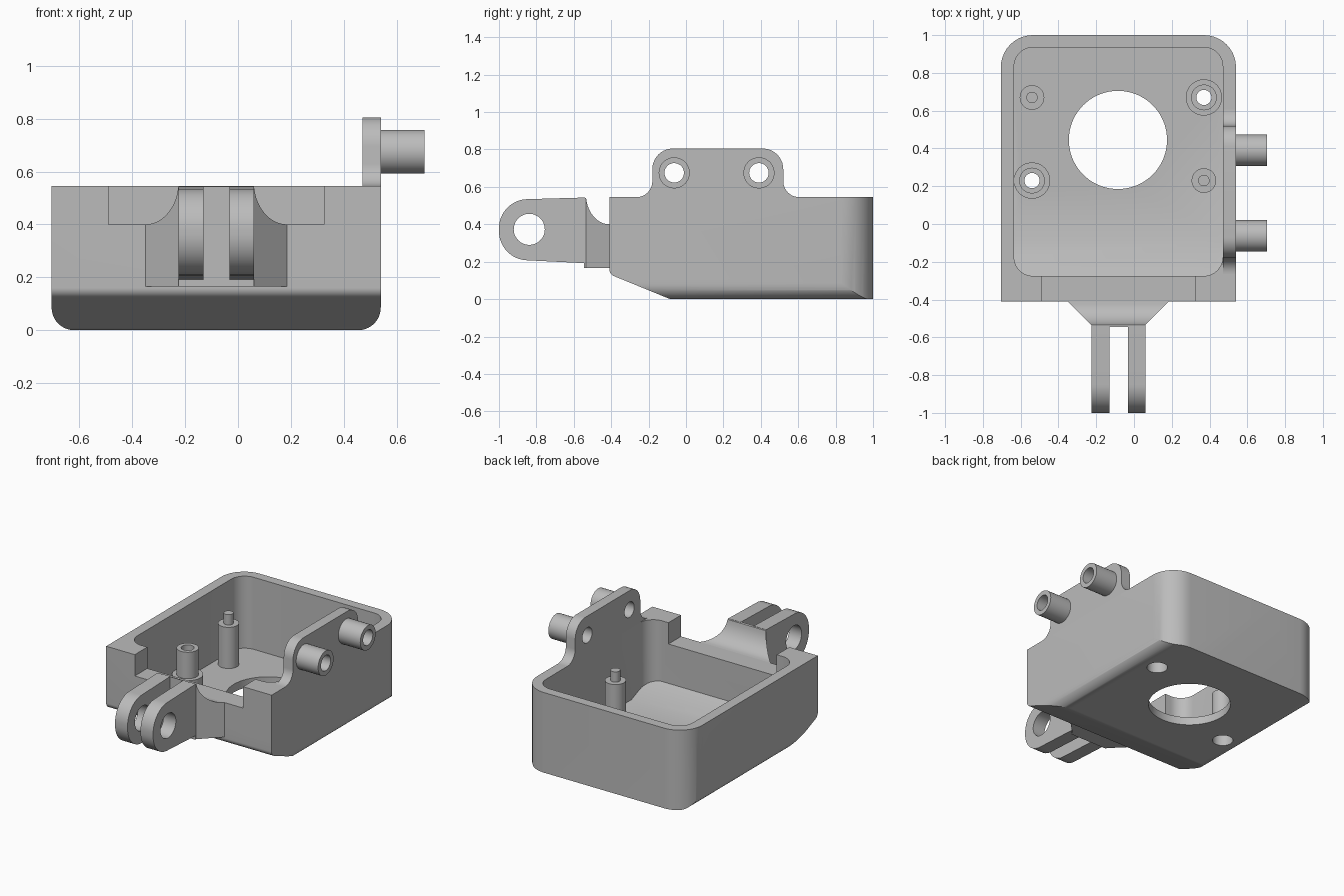
import bpy, bmesh, math
from mathutils import Vector

if "Cube" in bpy.data.objects:
    bpy.data.objects.remove(bpy.data.objects["Cube"])

grey = bpy.data.materials.new("plain grey")
grey.diffuse_color = (0.5, 0.5, 0.5, 1)
grey.use_nodes = True
grey.node_tree.nodes["Principled BSDF"].inputs["Base Color"].default_value = grey.diffuse_color


def rounded(corners, seg=10):
    """Polygon from (u, v, radius) corners, each turned into an arc."""
    out = []
    for i, (u, v, r) in enumerate(corners):
        p = Vector((u, v))
        if not r:
            out.append(p)
            continue
        a = (Vector(corners[i - 1][:2]) - p).normalized()
        b = (Vector(corners[(i + 1) % len(corners)][:2]) - p).normalized()
        half = a.angle(b) / 2
        centre = p + (a + b).normalized() * (r / math.sin(half))
        d0 = p + a * (r / math.tan(half)) - centre
        d1 = p + b * (r / math.tan(half)) - centre
        turn = math.atan2(d0.x * d1.y - d0.y * d1.x, d0.dot(d1))
        for k in range(seg + 1):
            t = turn * k / seg
            out.append(centre + Vector((d0.x * math.cos(t) - d0.y * math.sin(t),
                                        d0.x * math.sin(t) + d0.y * math.cos(t))))
    return out


def circle(u, v, r, n=48):
    return [(u + r * math.cos(2 * math.pi * k / n), v + r * math.sin(2 * math.pi * k / n))
            for k in range(n)]


def prism(name, pts, axis, lo, hi):
    """Extrude a profile along an axis: x uses (y, z), y uses (x, z), z uses (x, y)."""
    place = {"x": lambda u, v, w: (w, u, v), "y": lambda u, v, w: (u, w, v),
             "z": lambda u, v, w: (u, v, w)}[axis]
    bm = bmesh.new()
    rings = [[bm.verts.new(place(p[0], p[1], w)) for p in pts] for w in (lo, hi)]
    bm.faces.new(rings[0])
    bm.faces.new(rings[1])
    for i in range(len(pts)):
        j = (i + 1) % len(pts)
        bm.faces.new((rings[0][i], rings[0][j], rings[1][j], rings[1][i]))
    bmesh.ops.recalc_face_normals(bm, faces=bm.faces)
    me = bpy.data.meshes.new(name)
    bm.to_mesh(me)
    bm.free()
    ob = bpy.data.objects.new(name, me)
    me.materials.append(grey)
    bpy.context.collection.objects.link(ob)
    return ob


def boolean(ob, cutter, op="DIFFERENCE"):
    mod = ob.modifiers.new("cut", "BOOLEAN")
    mod.operation, mod.solver, mod.object = op, "EXACT", cutter
    bpy.context.view_layer.objects.active = ob
    bpy.ops.object.modifier_apply(modifier=mod.name)
    bpy.data.objects.remove(cutter)


# Housing: side profile with sloped front, rounded back corners, rounded bottom edges
housing = prism("housing", rounded([(-.41, .545, 0), (-.41, .133, .04), (-.085, 0, .04),
                                    (1, 0, 0), (1, .545, 0)]), "x", -.705, .54)
boolean(housing, prism("plan", rounded([(-.705, -.6, 0), (.54, -.6, 0), (.54, 1, .17),
                                        (-.705, 1, .17)]), "z", -.2, .8), "INTERSECT")
boolean(housing, prism("section", rounded([(-.705, 0, .085), (.54, 0, .085), (.54, .8, 0),
                                           (-.705, .8, 0)]), "y", -.8, 1.2), "INTERSECT")

# Hollow inside with a floor parallel to the underside
hollow = prism("hollow", rounded([(-.635, -.275, .1), (.47, -.275, .1), (.47, .935, .1),
                                  (-.635, .935, .1)]), "z", -.1, .8)
boolean(hollow, prism("floor_line", [(-.4, .183), (-.085, .055), (1.2, .055), (1.2, .9),
                                     (-.4, .9)], "x", -1, 1), "INTERSECT")
boolean(housing, hollow)

# Notch in the front wall and the large round opening in the floor
boolean(housing, prism("notch", [(-.49, .4), (.325, .4), (.325, .7), (-.49, .7)], "y", -.6, -.2))
boolean(housing, prism("opening", circle(-.085, .445, .26, 72), "z", -.1, .2))

# Solid posts with locating pins
for i, (x, y) in enumerate([(-.54, .67), (.37, .23)]):
    prism(f"post_{i}", circle(x, y, .065), "z", .05, .335)
    prism(f"post_pin_{i}", circle(x, y, .03, 32), "z", .335, .405)

# Screw bosses: wide base, hollow tube, counterbore from below
for i, (x, y) in enumerate([(-.54, .23), (.37, .67)]):
    boolean(housing, prism("bore", circle(x, y, .065), "z", -.1, .1))
    base = prism(f"boss_base_{i}", circle(x, y, .096), "z", .05, .155)
    boolean(base, prism("bore", circle(x, y, .065), "z", -.1, .11))
    boolean(base, prism("bore", circle(x, y, .04), "z", 0, .3))
    tube = prism(f"boss_tube_{i}", circle(x, y, .068), "z", .155, .335)
    boolean(tube, prism("bore", circle(x, y, .04), "z", 0, .5))

# Raised side tab with two drilled spigots
tab = prism("side_tab", rounded([(-.28, .545, 0), (-.18, .545, .085), (-.18, .805, .11),
                                 (.52, .805, .11), (.52, .545, .085), (.62, .545, 0)]),
            "x", .47, .54)
for i, y in enumerate((-.063, .39)):
    boolean(tab, prism("bore", circle(y, .675, .052), "x", .3, .9))
    spigot = prism(f"spigot_{i}", circle(y, .675, .083), "x", .54, .705)
    boolean(spigot, prism("bore", circle(y, .675, .052), "x", .3, .9))

# Tapered neck with a concave top
curve = [(-.41 - .125 * math.cos(t * math.pi / 24), .56 - .16 * math.sin(t * math.pi / 24))
         for t in range(1, 13)]
neck = prism("neck", [(-.41, .165), (-.545, .165), (-.545, .543)] + curve, "x", -.5, .4)
boolean(neck, prism("taper", [(-.36, -.4), (-.225, -.535), (-.225, -.6), (.06, -.6),
                              (.06, -.535), (.195, -.4)], "z", 0, .8), "INTERSECT")

# Pair of hinge lugs
for i, x in enumerate((-.225, -.033)):
    lug = prism(f"hinge_lug_{i}", rounded([(-.54, .543, 0), (-1, .53, .155), (-1, .215, .155),
                                           (-.54, .192, 0)], 16), "x", x, x + .094)
    boolean(lug, prism("bore", circle(-.838, .373, .083), "x", -.6, .6))

# Smooth the round surfaces, keep the edges sharp
for ob in bpy.context.scene.objects:
    ob.select_set(True)
    bpy.context.view_layer.objects.active = ob
bpy.ops.object.shade_smooth_by_angle(angle=math.radians(30))
